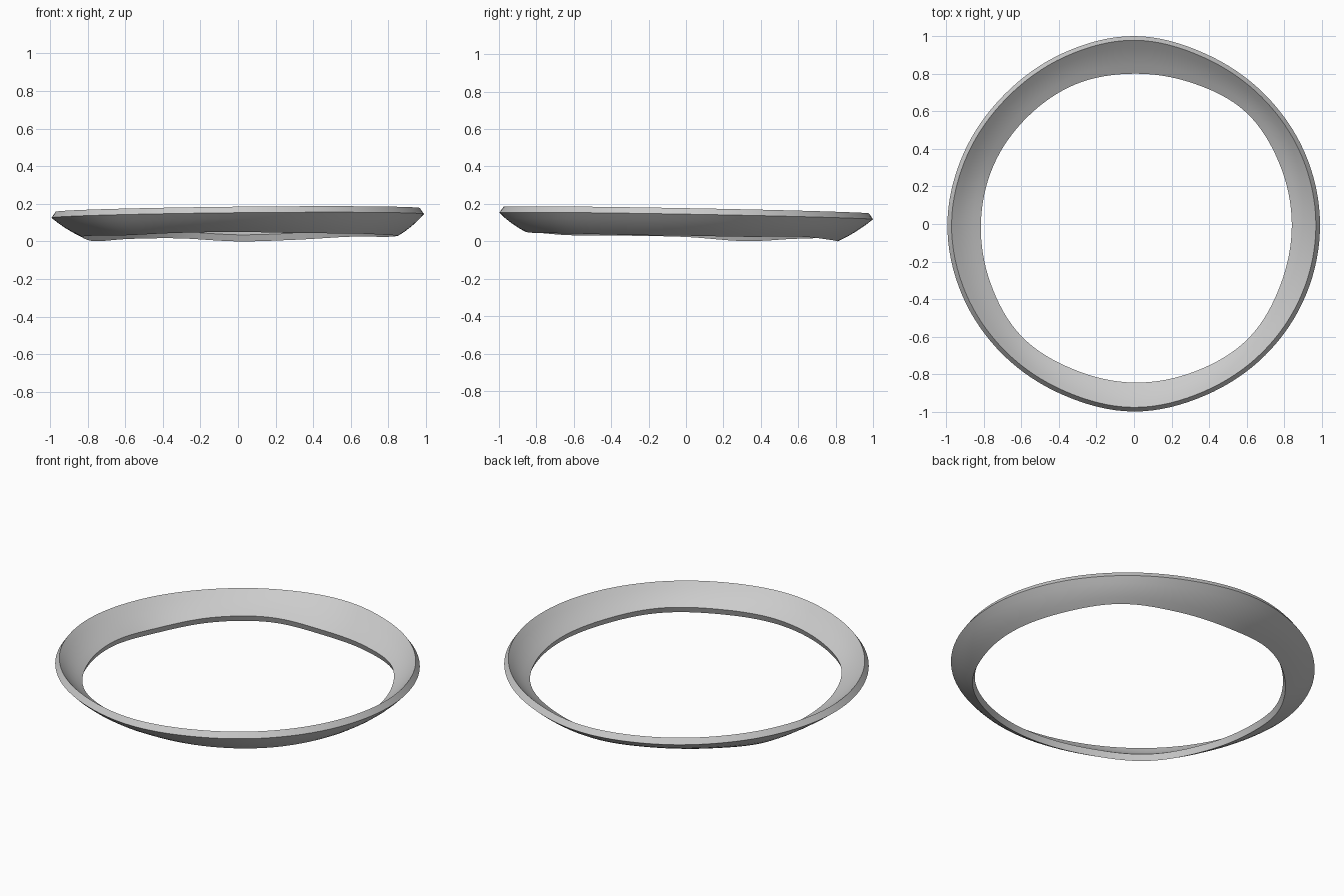
import bpy, bmesh, math

cube = bpy.data.objects.get("Cube")
if cube:
    bpy.data.objects.remove(cube, do_unlink=True)

SEGMENTS = 128

# Values every 22.5 degrees, counter-clockwise from +x
INNER_RADIUS = [.840, .838, .842, .812, .800, .806, .804, .810,
                .815, .826, .846, .838, .844, .849, .861, .844]
INNER_HEIGHT = [.033, .027, .028, .012, .003, .019, .016, .004,
                .026, .033, .035, .048, .053, .047, .045, .037]
OUTER_RADIUS = [.990, .985, .980, .983, 1.00, .985, .975, .982,
                .993, .990, .985, .985, .998, .988, .988, .990]


def loop_value(values, t):
    """Smooth periodic interpolation, t from 0 to 1."""
    n = len(values)
    i = int(math.floor(t * n))
    f = t * n - i
    a, b, c, d = (values[(i + k) % n] for k in (-1, 0, 1, 2))
    return b + .5 * f * (c - a + f * (2*a - 5*b + 4*c - d + f * (3*(b - c) + d - a)))


def section(t):
    """Closed cross-section (radius, height) of the flared band."""
    ang = t * math.tau
    ri, zi = loop_value(INNER_RADIUS, t), loop_value(INNER_HEIGHT, t)
    ro = loop_value(OUTER_RADIUS, t)
    zo = .138 + .01 * math.cos(ang) - .0175 * math.sin(ang)
    under_in, under_out = (ri + .013, zi), (ro, zo)
    top_out, top_in = (ro - .022, zo + .032), (ri, zi + .035)

    def wall(p, q):
        # Slightly bowed wall between two corners, end corner left out
        pts = []
        for k in range(4):
            f = k / 4
            bow = .007 * 4 * f * (1 - f)
            pts.append((p[0] + (q[0] - p[0]) * f + bow * .6,
                        p[1] + (q[1] - p[1]) * f - bow * .8))
        return pts

    return wall(under_in, under_out) + [under_out] + wall(top_out, top_in) + [top_in]


# Sweep the section around the ring
bm = bmesh.new()
rings = []
for s in range(SEGMENTS):
    t = s / SEGMENTS
    c, sn = math.cos(t * math.tau), math.sin(t * math.tau)
    rings.append([bm.verts.new((r * c, r * sn, z)) for r, z in section(t)])
for s in range(SEGMENTS):
    a, b = rings[s], rings[(s + 1) % SEGMENTS]
    for k in range(len(a)):
        m = (k + 1) % len(a)
        bm.faces.new((a[k], b[k], b[m], a[m]))
bmesh.ops.recalc_face_normals(bm, faces=bm.faces)

# Rest the lowest point on the ground
low = min(v.co.z for v in bm.verts)
bmesh.ops.translate(bm, vec=(0, 0, -low), verts=bm.verts)

mesh = bpy.data.meshes.new("flared_ring")
bm.to_mesh(mesh)
bm.free()
ring = bpy.data.objects.new("flared_ring", mesh)
bpy.context.collection.objects.link(ring)

# Single grey material
grey = bpy.data.materials.new("light_grey")
grey.use_nodes = True
colour = (.6, .6, .6, 1)
grey.diffuse_color = colour
grey.node_tree.nodes["Principled BSDF"].inputs["Base Color"].default_value = colour
mesh.materials.append(grey)

# Smooth walls, crisp rims
bpy.ops.object.select_all(action='DESELECT')
ring.select_set(True)
bpy.context.view_layer.objects.active = ring
bpy.ops.object.shade_smooth_by_angle(angle=math.radians(35))
